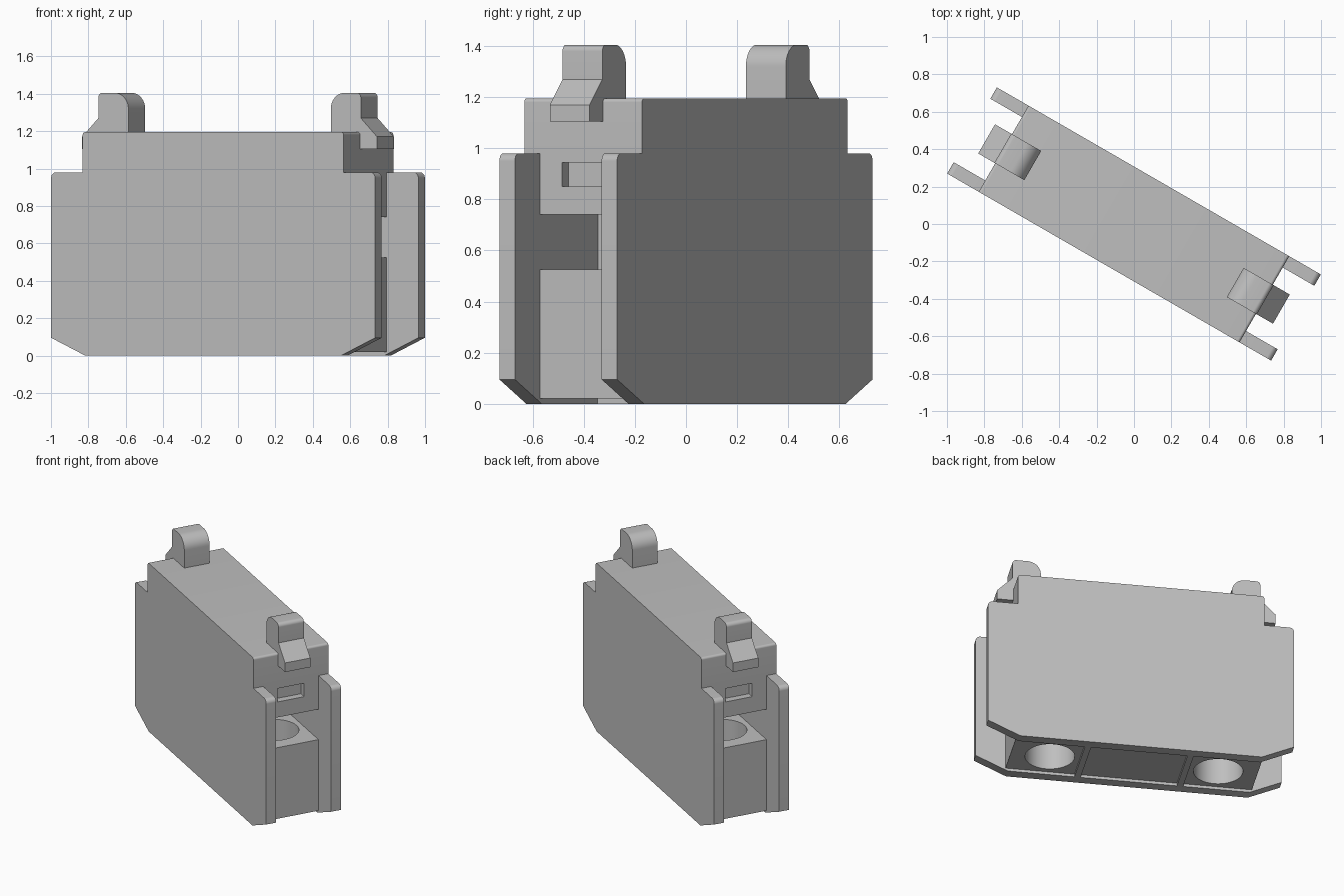
import bpy, bmesh, math
from mathutils import Vector

if "Cube" in bpy.data.objects:
    bpy.data.objects.remove(bpy.data.objects["Cube"], do_unlink=True)

TURN = math.radians(-30)      # the whole block stands turned about z
HALF = 0.266                  # half thickness of the block
INNER = 0.196                 # half width between the side plates

grey = bpy.data.materials.new("plain grey")
grey.use_nodes = True
grey.diffuse_color = (0.52, 0.52, 0.52, 1)
grey.node_tree.nodes["Principled BSDF"].inputs["Base Color"].default_value = (0.52, 0.52, 0.52, 1)


def rounded(points, steps=8):
    """Fillet the corners given as (u, z, radius); two-value corners stay sharp."""
    out = []
    for i, p in enumerate(points):
        c = Vector(p[:2])
        if len(p) == 2:
            out.append(c)
            continue
        a = (Vector(points[i - 1][:2]) - c).normalized()
        b = (Vector(points[(i + 1) % len(points)][:2]) - c).normalized()
        half = a.angle(b) / 2
        centre = c + (a + b).normalized() * p[2] / math.sin(half)
        start = c + a * p[2] / math.tan(half) - centre
        end = c + b * p[2] / math.tan(half) - centre
        for k in range(steps + 1):
            t = k / steps
            d = start.lerp(end, t).normalized() if k not in (0, steps) else (start, end)[k > 0].normalized()
            out.append(centre + d * p[2])
    return out


def finish(name, bm):
    bmesh.ops.recalc_face_normals(bm, faces=bm.faces)
    mesh = bpy.data.meshes.new(name)
    bm.to_mesh(mesh)
    bm.free()
    mesh.materials.append(grey)
    ob = bpy.data.objects.new(name, mesh)
    ob.rotation_euler.z = TURN
    bpy.context.collection.objects.link(ob)
    return ob


def extrude(name, points, half, side=1):
    """Extrude a u-z profile across the thickness."""
    bm = bmesh.new()
    face = bm.faces.new([bm.verts.new((side * p[0], -half, p[1])) for p in rounded(points)])
    new = bmesh.ops.extrude_face_region(bm, geom=[face])["geom"]
    bmesh.ops.translate(bm, vec=(0, 2 * half, 0), verts=[v for v in new if isinstance(v, bmesh.types.BMVert)])
    return finish(name, bm)


def box(name, u0, u1, z0, z1, half):
    return extrude(name, [(u0, z0), (u1, z0), (u1, z1), (u0, z1)], half)


def smooth(ob):
    bpy.ops.object.select_all(action="DESELECT")
    ob.select_set(True)
    bpy.context.view_layer.objects.active = ob
    bpy.ops.object.shade_smooth_by_angle(angle=math.radians(30))


# Housing outline, chamfered below and stepped above
right_edge = [(0.79, 0), (1.0, 0.095), (1.0, 0.98, 0.03), (0.805, 0.98), (0.805, 1.195, 0.015)]
left_edge = [(-p[0], *p[1:]) for p in reversed(right_edge)]
housing = extrude("housing", right_edge + left_edge, HALF)

# Cutters: end channels with wire chambers, latch slots, screw holes, base recess
cutters = [box("base_recess_cutter", -0.315, 0.315, -0.1, 0.02, INNER)]
channel = [(1.1, 1.3), (0.805, 1.3), (0.805, 0.74), (0.35, 0.74), (0.35, 0.525),
           (0.805, 0.525), (0.805, 0.02), (0.355, 0.02), (0.355, -0.1), (1.1, -0.1)]
for side in (1, -1):
    cutters.append(extrude("channel_cutter", channel, INNER, side))
    slot = [(0.755, 0.85), (0.9, 0.85), (0.9, 0.945), (0.755, 0.945)]
    cutters.append(extrude("slot_cutter", slot, 0.095, side))
    bm = bmesh.new()
    bmesh.ops.create_cone(bm, cap_ends=True, segments=40, radius1=0.16, radius2=0.16, depth=0.65)
    bmesh.ops.translate(bm, vec=(side * 0.55, 0, 0.275), verts=bm.verts)
    cutters.append(finish("hole_cutter", bm))

bpy.context.view_layer.objects.active = housing
for cutter in cutters:
    cutter.hide_render = True
    mod = housing.modifiers.new("cut", "BOOLEAN")
    mod.operation = "DIFFERENCE"
    mod.solver = "EXACT"
    mod.object = cutter
    bpy.ops.object.modifier_apply(modifier=mod.name)
for cutter in cutters:
    bpy.data.objects.remove(cutter, do_unlink=True)
smooth(housing)

# Latch clips hooked over both upper ends
clip = [(0.625, 1.18), (0.625, 1.405, 0.085), (0.81, 1.405, 0.025), (0.81, 1.27),
        (0.91, 1.17), (0.91, 1.105), (0.79, 1.105), (0.79, 1.18)]
for name, side in (("left_clip", 1), ("right_clip", -1)):
    smooth(extrude(name, clip, 0.09, side))
